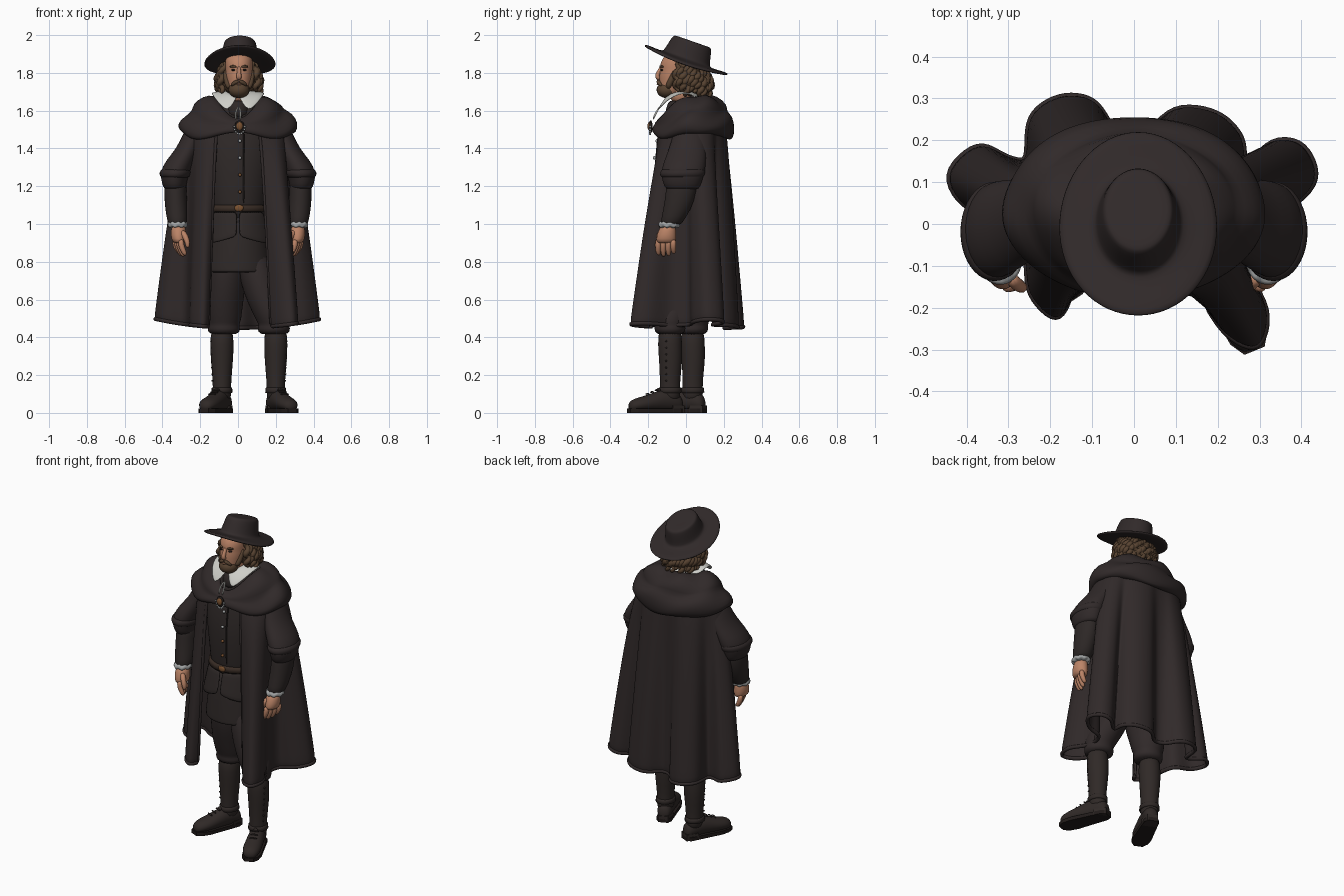
import bpy, bmesh, random
from math import sin, cos, pi, radians
from mathutils import Vector, Matrix, Euler

random.seed(4)
cube = bpy.data.objects.get("Cube")
if cube:
    bpy.data.objects.remove(cube)


def material(name, r, g, b):
    m = bpy.data.materials.new(name)
    m.use_nodes = True
    m.diffuse_color = (r, g, b, 1)
    node = m.node_tree.nodes["Principled BSDF"]
    node.inputs["Base Color"].default_value = (r, g, b, 1)
    node.inputs["Roughness"].default_value = 0.8
    return m


CLOTH = material("dark wool", .030, .0225, .0225)
DOUBLET = material("doublet cloth", .027, .021, .020)
BOOT = material("boot leather", .029, .022, .020)
LEATHER = material("belt leather", .04, .025, .018)
SKIN = material("skin", .5, .23, .135)
HAIR = material("brown hair", .095, .055, .03)
LINEN = material("white linen", .62, .62, .58)
GOLD = material("old brass", .2, .085, .03)
SILVER = material("grey lace", .36, .37, .37)
DARK = material("near black", .015, .011, .01)
X, Z = Vector((1, 0, 0)), Vector((0, 0, 1))


def finish(name, bm, mat, sub=0, thick=0, smooth=True):
    bmesh.ops.recalc_face_normals(bm, faces=bm.faces)
    mesh = bpy.data.meshes.new(name)
    for f in bm.faces:
        f.smooth = smooth
    bm.to_mesh(mesh)
    bm.free()
    mesh.materials.append(mat)
    ob = bpy.data.objects.new(name, mesh)
    bpy.context.collection.objects.link(ob)
    if thick:
        mod = ob.modifiers.new("Thickness", "SOLIDIFY")
        mod.thickness = thick
        mod.offset = 0
    if sub:
        mod = ob.modifiers.new("Smooth", "SUBSURF")
        mod.levels = mod.render_levels = sub


def loft(name, rings, mat, closed=True, caps=True, sub=1, thick=0, smooth=True):
    bm = bmesh.new()
    rows = [[bm.verts.new(p) for p in ring] for ring in rings]
    n = len(rows[0])
    for a, b in zip(rows, rows[1:]):
        for i in range(n if closed else n - 1):
            j = (i + 1) % n
            bm.faces.new((a[i], a[j], b[j], b[i]))
    if closed and caps:
        bm.faces.new(rows[0])
        bm.faces.new(rows[-1])
    finish(name, bm, mat, sub, thick, smooth)


def ellipse(x, y, z, rx, ry, n=20):
    return [Vector((x + rx * cos(2 * pi * i / n), y + ry * sin(2 * pi * i / n), z)) for i in range(n)]


def limb(name, rows, mat, **kw):
    loft(name, [ellipse(*r) for r in rows], mat, **kw)


def tube(name, pts, radii, mat, n=8, ref=X):
    pts = [Vector(p) for p in pts]
    rings = []
    for i, p in enumerate(pts):
        t = (pts[min(i + 1, len(pts) - 1)] - pts[max(i - 1, 0)]).normalized()
        u = t.cross(ref).normalized()
        v = t.cross(u)
        r = radii[i] if isinstance(radii, (list, tuple)) else radii
        rings.append([p + r * (u * cos(2 * pi * k / n) + v * sin(2 * pi * k / n)) for k in range(n)])
    loft(name, rings, mat)


def ball(name, loc, size, mat, rot=(0, 0, 0)):
    bm = bmesh.new()
    bmesh.ops.create_uvsphere(bm, u_segments=20, v_segments=12, radius=1,
                              matrix=Matrix.LocRotScale(Vector(loc), Euler(rot), Vector(size)))
    finish(name, bm, mat)


def spline(pts, steps=3):
    pts = [Vector(p) for p in pts]
    ext = [pts[0]] + pts + [pts[-1]]
    out = []
    for a, b, c, d in zip(ext, ext[1:], ext[2:], ext[3:]):
        for k in range(steps):
            t = k / steps
            out.append(.5 * (2 * b + (c - a) * t + (2 * a - 5 * b + 4 * c - d) * t ** 2 + (3 * b - a - 3 * c + d) * t ** 3))
    return out + [pts[-1]]


def around(a, rx, front, back, cy=.03):
    """Point on a body outline; a runs from the front towards the left."""
    c = cos(a)
    return rx * sin(a), cy - c * ((cy - front) if c > 0 else (back - cy))


# Torso, skirt, belt
limb("doublet", [(0, 0, 1.66, .07, .06), (0, 0, 1.6, .16, .09), (0, -.01, 1.46, .2, .13),
                 (0, -.015, 1.3, .18, .15), (0, -.015, 1.1, .15, .14), (0, -.015, 1, .15, .14)], DOUBLET)
limb("coat_skirt", [(0, -.015, 1.08, .14, .13), (0, -.015, .95, .16, .15), (0, -.015, .8, .178, .165),
                    (0, -.015, .755, .182, .168), (0, -.015, .745, .182, .168), (0, -.015, .744, .16, .15)], DOUBLET)
limb("belt", [(0, -.015, 1.1, .153, .143), (0, -.015, 1.098, .16, .15), (0, -.015, 1.067, .163, .153),
              (0, -.015, 1.065, .155, .145)], LEATHER, sub=0)
ball("belt_buckle", (.005, -.168, 1.085), (.024, .008, .018), GOLD)
for k in range(6):
    rings = []
    for j in range(4):
        row = []
        for i in range(7):
            a = (k + .03 + .94 * i / 6) * pi / 3
            x, y = around(a, .157 + .012 * j, -.163 - .011 * j, .133 + .011 * j, -.015)
            row.append((x, y, 1.065 - j * (.043 + .014 * abs(sin(1.5 * a)))))
        rings.append(row)
    loft("doublet_tab", rings, DOUBLET, closed=False, thick=.01)
for z, mat in ((1.44, SILVER), (1.35, SILVER), (1.26, GOLD), (1.17, GOLD)):
    ball("doublet_button", (.01, -.153 - .014 * (z < 1.4), z), (.009, .009, .009), mat)
tube("doublet_placket", [(.03, -.135, 1.5), (.03, -.158, 1.38), (.03, -.163, 1.26), (.03, -.155, 1.1)], .005, DOUBLET)

# Breeches, boots
for side, ax, ay, turn in ((1, .2, -.085, 22), (-1, -.085, .035, -24)):
    limb("breeches_leg", [(side * .07, -.015, .9, .09, .12), (ax * .45 + side * .02, ay * .4 - .01, .7, .105, .125),
                          (ax * .7 + side * .015, ay * .8, .57, .1, .11), (ax - side * .012, ay, .49, .092, .092),
                          (ax - side * .01, ay, .465, .08, .08), (ax - side * .01, ay, .45, .088, .084),
                          (ax - side * .01, ay, .41, .083, .08)], CLOTH)
    limb("boot_shaft", [(ax, ay, .46, .06, .062), (ax, ay, .36, .063, .065), (ax, ay + .005, .28, .06, .063),
                        (ax, ay, .17, .049, .053), (ax, ay, .1, .049, .055), (ax, ay, .06, .047, .055)], BOOT)
    d = Vector((sin(radians(turn)), -cos(radians(turn)), 0))
    w = Vector((-d.y, d.x, 0))
    ankle = Vector((ax, ay, 0))
    foot = [(-.07, .026, .07), (-.045, .043, .1), (.02, .047, .125), (.08, .05, .105),
            (.15, .055, .08), (.2, .048, .07), (.235, .026, .05)]
    loft("shoe", [[ankle + d * s + w * h * cos(t * pi / 8) + Z * (.008 + top * (.5 + .5 * sin(t * pi / 8)))
                   for t in range(16)] for s, h, top in foot], BOOT)
    loft("shoe_sole", [[ankle + d * s + w * u * h + Z * z for u, z in ((-1, 0), (1, 0), (1, .022), (-1, .022))]
                       for s, h, top in foot], DARK, sub=0, smooth=False)
    loft("shoe_heel", [[p + Z * z for p in (ankle - d * .07 - w * .03, ankle - d * .07 + w * .03,
                                            ankle + w * .046, ankle - w * .046)] for z in (0, .04)],
         BOOT, sub=0, smooth=False)
    limb("ankle_strap", [(ax, ay, .135, .05, .055), (ax, ay, .132, .054, .06), (ax, ay, .108, .056, .062),
                         (ax, ay, .105, .05, .055)], BOOT, sub=0)
    ball("strap_buckle", ankle + d * .064 + Z * .12, (.014, .01, .013), BOOT)
    for k in range(4):
        p = ankle + d * (.05 + .026 * k) + Z * (.128 - .01 * k)
        tube("shoe_lace", [p - w * .025, p + Z * .005, p + w * .025], .005, BOOT, ref=Z)
    for k in range(7):
        ball("boot_stud", (ax + side * (.05 + .0012 * k), ay - .02, .17 + .035 * k), (.005, .005, .005), BOOT)

# Arms and hands
for s in (1, -1):
    limb("upper_sleeve", [(s * .2, .02, 1.55, .05, .07), (s * .235, .02, 1.47, .06, .09), (s * .262, .01, 1.4, .065, .1),
                          (s * .305, -.005, 1.335, .078, .112), (s * .332, -.015, 1.28, .08, .118),
                          (s * .338, -.02, 1.235, .07, .108), (s * .335, -.02, 1.195, .062, .095),
                          (s * .335, -.02, 1.18, .05, .08)], CLOTH)
    limb("sleeve_fold", [(s * .325, -.012, 1.3, .074, .113), (s * .333, -.018, 1.275, .087, .123),
                         (s * .334, -.02, 1.25, .08, .117), (s * .334, -.02, 1.24, .06, .1)], CLOTH)
    limb("lower_sleeve", [(s * .33, -.02, 1.26, .058, .08), (s * .332, -.025, 1.17, .06, .082),
                          (s * .327, -.045, 1.08, .06, .075), (s * .32, -.08, 1.0, .052, .058),
                          (s * .32, -.08, .995, .04, .045)], DOUBLET)
    cuff = []
    for r, z in ((.044, 1.012), (.051, 1.006), (.054, .988), (.044, .98)):
        cuff.append([(s * .32 + r * cos(t * pi / 16), -.088 + r * 1.1 * sin(t * pi / 16), z + .004 * (-1) ** (t // 2))
                     for t in range(32)])
    loft("linen_cuff", cuff, SILVER)
    limb("palm", [(s * .315, -.092, 1.0, .032, .036), (s * .315, -.1, .965, .042, .048), (s * .315, -.105, .92, .04, .054),
                  (s * .31, -.105, .895, .03, .05)], SKIN)
    for k in range(4):
        x, y, length = .302 + .01 * k, -.148 + .027 * k, (.9, 1, .95, .75)[k]
        tube("finger", [(s * x, y, .92), (s * x, y, .89), (s * (x - .01), y, .89 - .03 * length),
                        (s * (x - .026), y + .003, .89 - .065 * length)], (.016, .017, .016, .011), SKIN)
    tube("thumb", [(s * .3, -.125, .965), (s * .278, -.146, .935), (s * .266, -.153, .9), (s * .267, -.15, .872)],
         (.017, .018, .015, .01), SKIN)

# Open cape: a plain shoulder outline blends into a deeply folded hem
hem = spline([(x / 102, y / 103, 0) for x, y in (
    (18, -20), (23, -27), (30, -30), (32, -21), (26, -9), (28, 2), (37, 4), (44, 11), (41, 19), (34, 20), (27, 14),
    (26, 21), (20, 27), (10, 28), (2, 21), (-5, 23), (-10, 30), (-18, 31), (-25, 26), (-26, 16), (-31, 16), (-38, 19),
    (-45, 12), (-40, 4), (-29, 2), (-26, -8), (-25, -17), (-19, -23), (-16, -18))])
rows = []
for j in range(13):
    t = j / 12
    row = []
    for i, p in enumerate(hem):
        a = .45 + (2 * pi - .9) * i / (len(hem) - 1)
        x, y = around(a, .262, -.16, .2)
        top = 1.53 - .05 * cos(a)
        z = top + (.44 + .05 * (p.x / .45) ** 2 - top) * t
        row.append(Vector((x, y, z)).lerp(Vector((p.x, p.y, z)), t ** .75))
    rows.append(row)
loft("cape", rows, CLOTH, closed=False, thick=.014)
tube("cape_hem", [p + Z * .01 for p in rows[-1]], .012, CLOTH, ref=Z)
for edge in (0, -1):
    tube("cape_front_edge", [r[edge] for r in rows], .01, CLOTH)

# Draped cowl over the shoulders: half width, front, back, then front, side and back heights
rings = []
for k, (rx, yf, yb, zf, zs, zb) in enumerate((
        (.1, -.12, .08, 1.56, 1.64, 1.64), (.12, -.13, .1, 1.56, 1.685, 1.69), (.185, -.155, .17, 1.545, 1.67, 1.67),
        (.24, -.165, .22, 1.535, 1.625, 1.62), (.24, -.165, .21, 1.53, 1.6, 1.585), (.285, -.172, .25, 1.52, 1.58, 1.565),
        (.322, -.18, .262, 1.505, 1.53, 1.51), (.31, -.18, .25, 1.49, 1.49, 1.455), (.28, -.17, .225, 1.48, 1.475, 1.445),
        (.21, -.13, .17, 1.5, 1.5, 1.48))):
    ring = []
    for i in range(60):
        a = 2 * pi * i / 60
        c = cos(a)
        x, y = around(a, rx, yf, yb)
        z = zs + ((zf if c > 0 else zb) - zs) * c * c
        if k > 3 and c > 0:
            z -= .035 * sin(2 * a) ** 2
        fold = .014 * sin(5 * a + k * 1.3) * sin(a / 2) if 1 < k < 8 else 0
        ring.append((x * (1 + fold), y * (1 + fold), z + fold))
    rings.append(ring)
loft("cowl", rings, CLOTH, caps=False)

# Linen collar, ties, brooch
rings = []
for rx, yf, yb, z0, rise, gap in ((.058, -.085, .06, 1.675, .02, .04), (.07, -.1, .07, 1.68, .025, .06),
                                  (.105, -.132, .09, 1.635, .065, .2), (.142, -.168, .11, 1.578, .115, .42)):
    ring = []
    for i in range(25):
        a = gap + (2 * pi - 2 * gap) * i / 24
        x, y = around(a, rx, yf, yb, 0)
        ring.append((x, y, z0 + rise * sin(a) ** 2))
    rings.append(ring)
loft("linen_collar", rings, LINEN, closed=False, thick=.008)
limb("throat_cloth", [(0, -.03, 1.55, .08, .09), (0, -.035, 1.62, .058, .07), (0, -.035, 1.66, .055, .055)], DOUBLET)
for s in (1, -1):
    tube("collar_tie", [(.005, -.135, 1.625), (s * .016, -.16, 1.59), (s * .01, -.175, 1.55)], .005, LINEN)
ball("brooch_rim", (.008, -.187, 1.515), (.026, .01, .034), DARK)
ball("brooch_stone", (.008, -.194, 1.518), (.017, .01, .022), GOLD)
for k in range(9):
    a = pi / 2 + k * pi / 8
    ball("brooch_bead", (.008 + .028 * sin(a), -.19, 1.515 + .038 * cos(a)), (.006,) * 3, SILVER)

# Head
HX = .005
limb("neck", [(HX, -.03, 1.64, .05, .05), (HX, -.03, 1.68, .052, .055), (HX, -.04, 1.74, .052, .055)], SKIN)
limb("head", [(HX, -.09, 1.67, .03, .035), (HX, -.08, 1.7, .052, .06), (HX, -.06, 1.75, .066, .08),
              (HX, -.052, 1.79, .073, .091), (HX, -.05, 1.815, .071, .086), (HX, -.048, 1.84, .074, .092),
              (HX, -.04, 1.88, .072, .085), (HX, -.03, 1.91, .055, .065)], SKIN)
tube("nose", [(HX, -.125, 1.838), (HX, -.138, 1.815), (HX, -.152, 1.79), (HX, -.152, 1.775), (HX, -.135, 1.768)],
     (.009, .011, .014, .016, .012), SKIN)
ball("beard", (HX, -.1, 1.71), (.056, .056, .044), HAIR)
ball("lower_lip", (HX, -.15, 1.74), (.014, .006, .004), SKIN)
for s in (1, -1):
    tube("moustache", [(HX, -.148, 1.757), (HX + s * .02, -.147, 1.752), (HX + s * .044, -.128, 1.73)],
         (.01, .012, .008), HAIR, ref=Z)
    tube("sideburn", [(HX + s * .072, -.055, 1.82), (HX + s * .067, -.078, 1.76), (HX + s * .048, -.1, 1.715)],
         (.012, .018, .02), HAIR)
    ball("eye", (HX + s * .029, -.127, 1.816), (.011, .009, .006), DARK)
    tube("eyebrow", [(HX + s * .012, -.138, 1.83), (HX + s * .03, -.135, 1.837), (HX + s * .05, -.118, 1.832)],
         (.005, .008, .005), HAIR, ref=Z)

# Wavy hair
ball("hair_mass", (HX, .02, 1.77), (.095, .088, .095), HAIR)
for i in range(27):
    a = radians(58 + 244 * i / 26)
    phase, drop = random.uniform(0, 6), random.uniform(.14, .18)
    start = 1.85 - .35 * (.015 - .088 * cos(a))
    pts = []
    for k in range(12):
        t = k / 11
        out = 1 + .36 * sin(t * pi * .75) + .13 * sin(k * 1.6 + phase)
        swing = a + .14 * cos(k * 1.6 + phase)
        pts.append((HX + .083 * out * sin(swing), .012 - .088 * out * cos(swing), start + (1.845 - drop - start) * t))
    tube("hair_lock", pts, [.012 + .011 * sin(pi * k / 11) for k in range(12)], HAIR, n=6)

# Wide hat, tipped back
tilt = Matrix.Translation((.01, 0, 1.867)) @ Matrix.Rotation(radians(-19.2), 4, "X")


def hat_part(name, profile, mat):
    rings = []
    for rx, ry, h, droop in profile:
        rings.append([tilt @ (p - Z * droop * (p.x / rx) ** 2) for p in ellipse(0, 0, h, rx, ry, 32)])
    loft(name, rings, mat)


hat_part("hat", [(.07, .09, -.008, 0), (.13, .16, -.012, .008), (.183, .228, -.008, .022), (.192, .236, .002, .026),
                 (.186, .229, .011, .022), (.135, .168, .005, .008), (.106, .134, .006, 0), (.1, .127, .016, 0),
                 (.092, .118, .06, 0), (.085, .109, .095, 0), (.079, .102, .105, 0), (.06, .08, .106, 0),
                 (.02, .03, .105, 0)], CLOTH)
